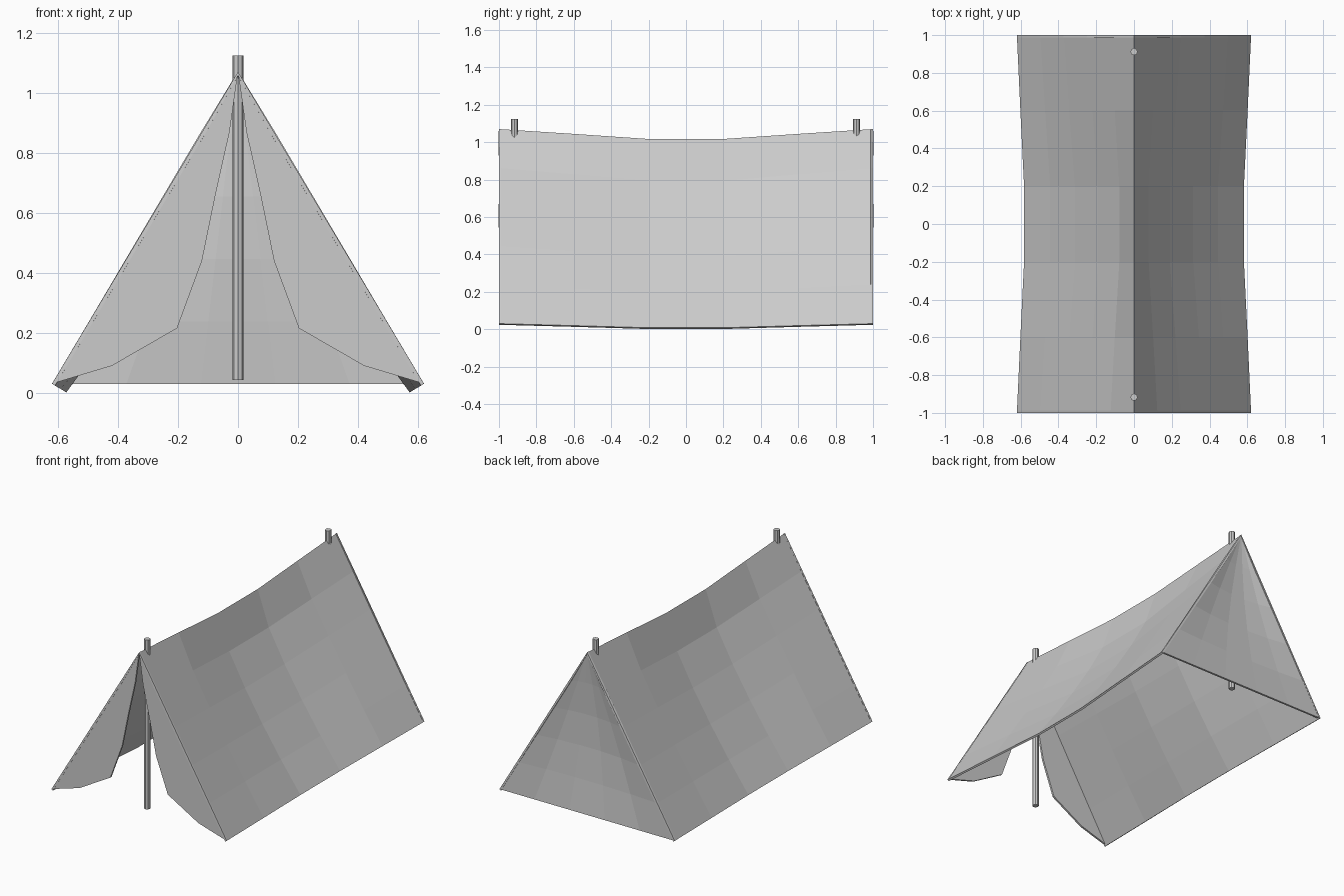
import bpy, bmesh, math

if "Cube" in bpy.data.objects:
    bpy.data.objects.remove(bpy.data.objects["Cube"])

N = 5                      # panels along each edge
HALF_W, TOP, FOOT = 0.62, 1.07, 0.03
CLOTH = 0.012


def cloth(name, rows, mirror=False):
    """Flat-shaded sheet from a grid of points, thickened inwards."""
    bm = bmesh.new()
    g = [[bm.verts.new(p) for p in r] for r in rows]
    for a, b in zip(g, g[1:]):
        for j in range(len(a) - 1):
            bm.faces.new((a[j], b[j], b[j + 1], a[j + 1]))
    bmesh.ops.remove_doubles(bm, verts=bm.verts, dist=1e-4)
    me = bpy.data.meshes.new(name)
    bm.to_mesh(me)
    bm.free()
    ob = bpy.data.objects.new(name, me)
    bpy.context.collection.objects.link(ob)
    s = ob.modifiers.new("thickness", 'SOLIDIFY')
    s.thickness, s.offset = CLOTH, -1
    if mirror:
        m = ob.modifiers.new("mirror", 'MIRROR')
        m.use_mirror_merge = False
    return ob


# Roof: sags between the poles and bellies inwards mid-span
belly = [0, 0.045, 0.05, 0.042, 0.025, 0]


def roof_point(i, j):
    y = -1 + 2 * j / N
    k = 1 - abs(y) ** 1.3 if abs(y) > 0.3 else 1.0   # sag amount
    t = abs(i) / N
    ridge, foot = TOP - 0.053 * k, FOOT - 0.022 * k
    w = HALF_W - 0.038 * k
    b = belly[abs(i)] * k
    x = w * t - b * 0.86
    z = ridge + (foot - ridge) * t - b * 0.5
    return (math.copysign(x, i) if i else 0, y, z)


cloth("roof", [[roof_point(i, j) for j in range(N + 1)] for i in range(-N, N + 1)])

# Closed back wall, fanning from the peak, slightly drawn in
back = []
for i in range(N + 1):
    u = -1 + 2 * i / N
    col = []
    for j in range(N + 1):
        t = j / N
        dip = 0.035 * (1 - u * u) * math.sin(math.pi * t)
        col.append((HALF_W * u * t, 1 - dip, TOP + (FOOT - TOP) * t))
    back.append(col)
cloth("back_wall", back)

# Front door flaps with curved inner edges
curve = [(0, TOP), (0.028, 0.87), (0.075, 0.66), (0.12, 0.44), (0.203, 0.215), (0.42, 0.09)]
inner = [(x, -1, z) for x, z in reversed(curve)]
outer = [(HALF_W * t / N, -1, TOP + (FOOT - TOP) * t / N) for t in range(N, -1, -1)]
cloth("front_flaps", [inner, outer], mirror=True)

# Tent poles
for name, y in (("front_pole", -0.917), ("back_pole", 0.912)):
    bpy.ops.mesh.primitive_cylinder_add(vertices=8, radius=0.019, depth=1.083,
                                        location=(0, y, 0.5835))
    bpy.context.object.name = name
